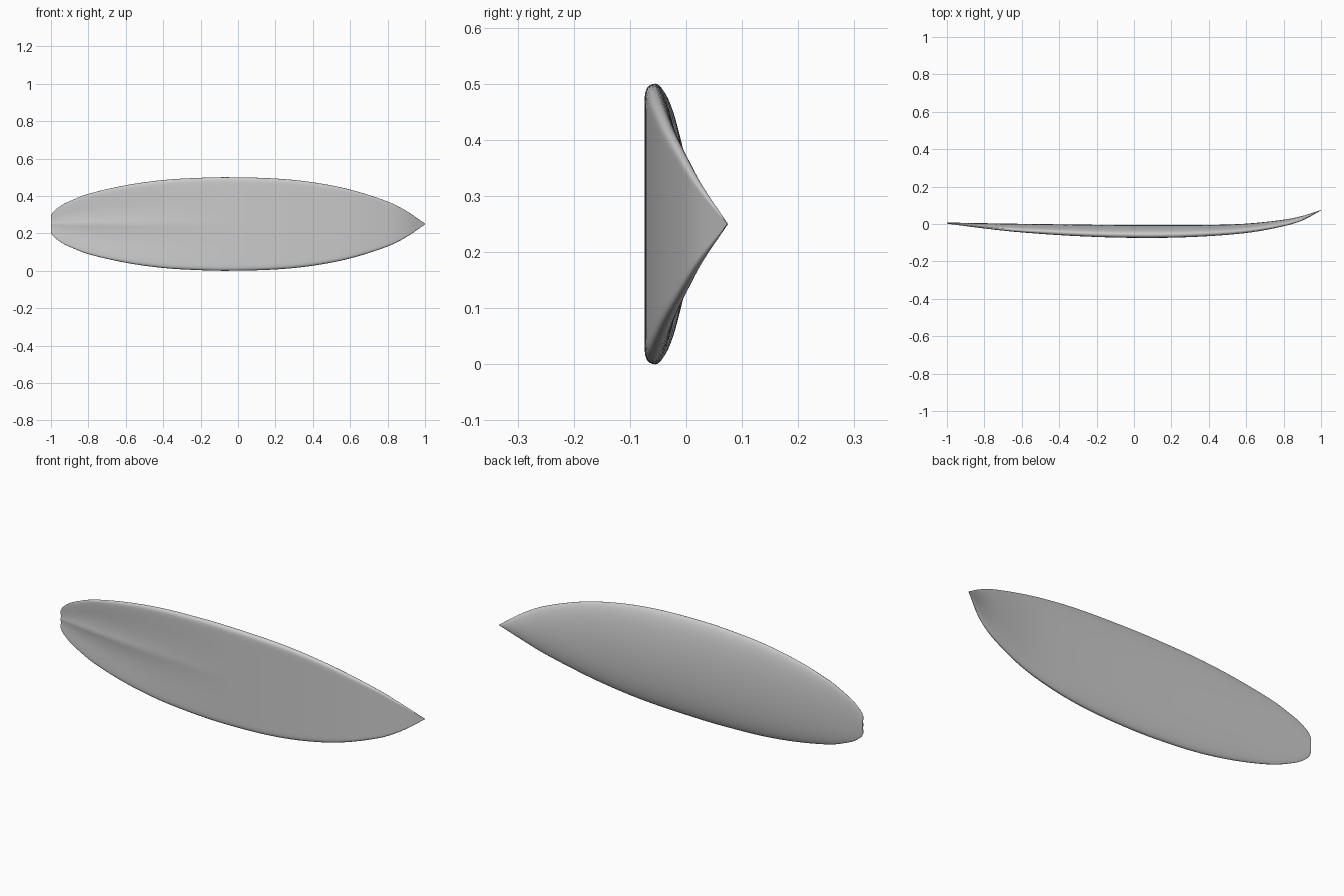
import bpy, bmesh, math

cube = bpy.data.objects.get("Cube")
if cube:
    bpy.data.objects.remove(cube, do_unlink=True)

MID_Z = 0.25

# Outline half width, bottom rocker and deck height along the length
WIDTH = [(-1, .045), (-.99, .063), (-.95, .096), (-.9, .122), (-.8, .161), (-.6, .207),
         (-.4, .235), (-.2, .247), (-.05, .25), (.2, .243), (.4, .223), (.6, .184),
         (.8, .12), (.9, .07), (1, .002)]
BOTTOM = [(-1, .002), (-.8, -.024), (-.6, -.045), (-.3, -.065), (0, -.074),
          (.3, -.07), (.6, -.048), (.8, -.012), (.9, .019), (1, .072)]
DECK = [(-1, .008), (-.6, .001), (0, -.006), (.4, -.005), (.6, .002),
        (.8, .023), (.9, .043), (1, .075)]


def curve(points, x):
    """Smooth curve through the points, with slopes taken from the neighbours."""
    last = len(points) - 1
    i = max(k for k in range(last) if points[k][0] <= x or k == 0)

    def slope(k):
        a, b = points[max(k - 1, 0)], points[min(k + 1, last)]
        return (b[1] - a[1]) / (b[0] - a[0])

    (xa, ya), (xb, yb) = points[i], points[i + 1]
    h = xb - xa
    t = (x - xa) / h
    ease = t * t * (3 - 2 * t)
    return (ya + (yb - ya) * ease + h * slope(i) * t * (1 - t) ** 2
            - h * slope(i + 1) * t * t * (1 - t))


def section(x, steps=22):
    """Closed cross-section: crowned deck, round rail, bottom with a tail vee."""
    w, low, high = (curve(p, x) for p in (WIDTH, BOTTOM, DECK))
    rail = low + (high - low) * .27
    vee = .009 * max(0, min(1, -x / .6)) * min(1, (x + 1) / .25 + .3)
    across = [math.sin(math.pi / 2 * k / steps) for k in range(-steps, steps + 1)]
    deck = [(x, rail + (high - rail) * (1 - u * u) ** .55, MID_Z + w * u) for u in across]
    under = []
    for u in reversed(across[1:-1]):
        hollow = vee * math.sin(math.pi * abs(u)) * (1 - abs(u))
        under.append((x, rail - (rail - low) * (1 - abs(u) ** 30) ** .5 + hollow,
                      MID_Z + w * u))
    return deck + under


# Board lofted from tail to nose
bm = bmesh.new()
STATIONS = 90
rings = []
for k in range(STATIONS + 1):
    x = -math.cos(math.pi * k / STATIONS)
    rings.append([bm.verts.new(p) for p in section(x)])
for a, b in zip(rings, rings[1:]):
    for j in range(len(a)):
        n = (j + 1) % len(a)
        bm.faces.new((a[j], a[n], b[n], b[j]))
bm.faces.new(rings[0])
bm.faces.new(rings[-1])
bmesh.ops.recalc_face_normals(bm, faces=bm.faces)

mesh = bpy.data.meshes.new("surfboard")
bm.to_mesh(mesh)
bm.free()
board = bpy.data.objects.new("surfboard", mesh)
bpy.context.collection.objects.link(board)

# Plain grey finish
grey = bpy.data.materials.new("light_grey")
grey.use_nodes = True
colour = (.6, .6, .6, 1)
grey.diffuse_color = colour
grey.node_tree.nodes["Principled BSDF"].inputs["Base Color"].default_value = colour
mesh.materials.append(grey)

bpy.context.view_layer.objects.active = board
board.select_set(True)
bpy.ops.object.shade_smooth_by_angle(angle=math.radians(40))
